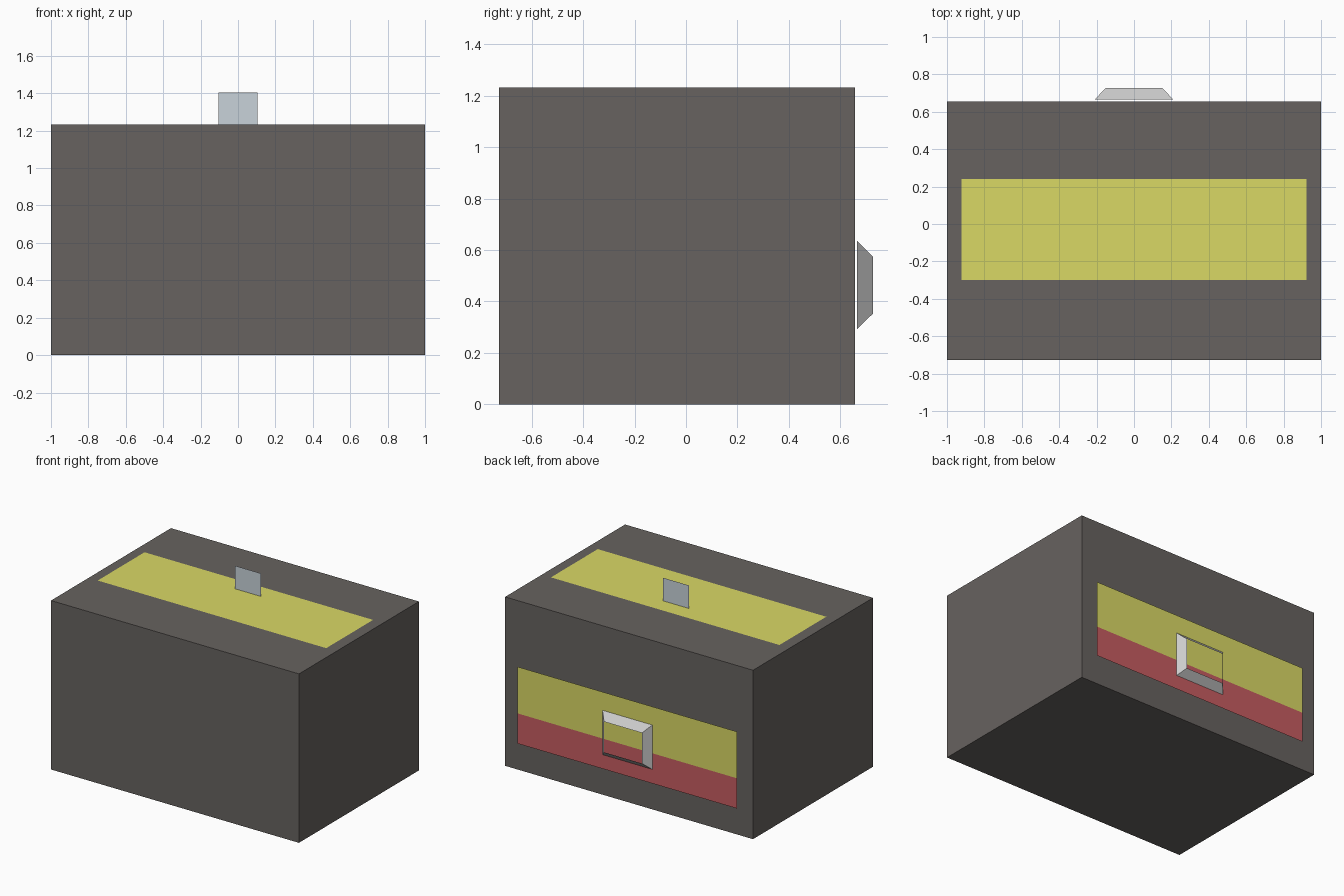
import bpy

if "Cube" in bpy.data.objects:
    bpy.data.objects.remove(bpy.data.objects["Cube"])


def material(name, rgb):
    m = bpy.data.materials.new(name)
    m.diffuse_color = (*rgb, 1)
    m.use_nodes = True
    m.node_tree.nodes["Principled BSDF"].inputs["Base Color"].default_value = m.diffuse_color
    return m


def mesh_part(name, verts, faces, mat=None):
    me = bpy.data.meshes.new(name)
    me.from_pydata(verts, [], faces)
    ob = bpy.data.objects.new(name, me)
    bpy.context.collection.objects.link(ob)
    if mat:
        me.materials.append(mat)
    return ob


def wall_rect(half, z0, z1, y):
    # Upright rectangle facing +y
    return [(half, y, z0), (-half, y, z0), (-half, y, z1), (half, y, z1)]


dark = material("dark_grey", (0.135, 0.123, 0.115))
yellow = material("yellow", (0.70, 0.69, 0.13))
red = material("red", (0.57, 0.11, 0.12))
pale = material("pale_blue", (0.58, 0.65, 0.70))

# Main box
Y0, Y1, TOP = -0.726, 0.656, 1.232
bpy.ops.mesh.primitive_cube_add(size=1, location=(0, (Y0 + Y1) / 2, TOP / 2))
box = bpy.context.object
box.name = "box_body"
box.scale = (2, Y1 - Y0, TOP)
bpy.ops.object.transform_apply(location=False, rotation=False, scale=True)
box.data.materials.append(dark)

# Yellow panel on the top
mesh_part("top_panel", [(-0.922, -0.30, TOP + 0.004), (0.922, -0.30, TOP + 0.004),
                        (0.922, 0.24, TOP + 0.004), (-0.922, 0.24, TOP + 0.004)],
          [(0, 1, 2, 3)], yellow)

# Two coloured bands on the back
for name, z0, z1, mat in (("back_band_upper", 0.42, 0.76, yellow),
                          ("back_band_lower", 0.20, 0.42, red)):
    mesh_part(name, wall_rect(0.885, z0, z1, 0.675), [(0, 1, 2, 3)], mat)

# Open tapered frame around the back window
frame = wall_rect(0.21, 0.293, 0.636, 0.665) + wall_rect(0.153, 0.352, 0.575, 0.726)
mesh_part("back_frame", frame,
          [(i, (i + 1) % 4, 4 + (i + 1) % 4, 4 + i) for i in range(4)])

# Upright tab standing on the top
mesh_part("top_tab", wall_rect(0.105, TOP, 1.404, 0.115), [(0, 1, 2, 3)], pale)
